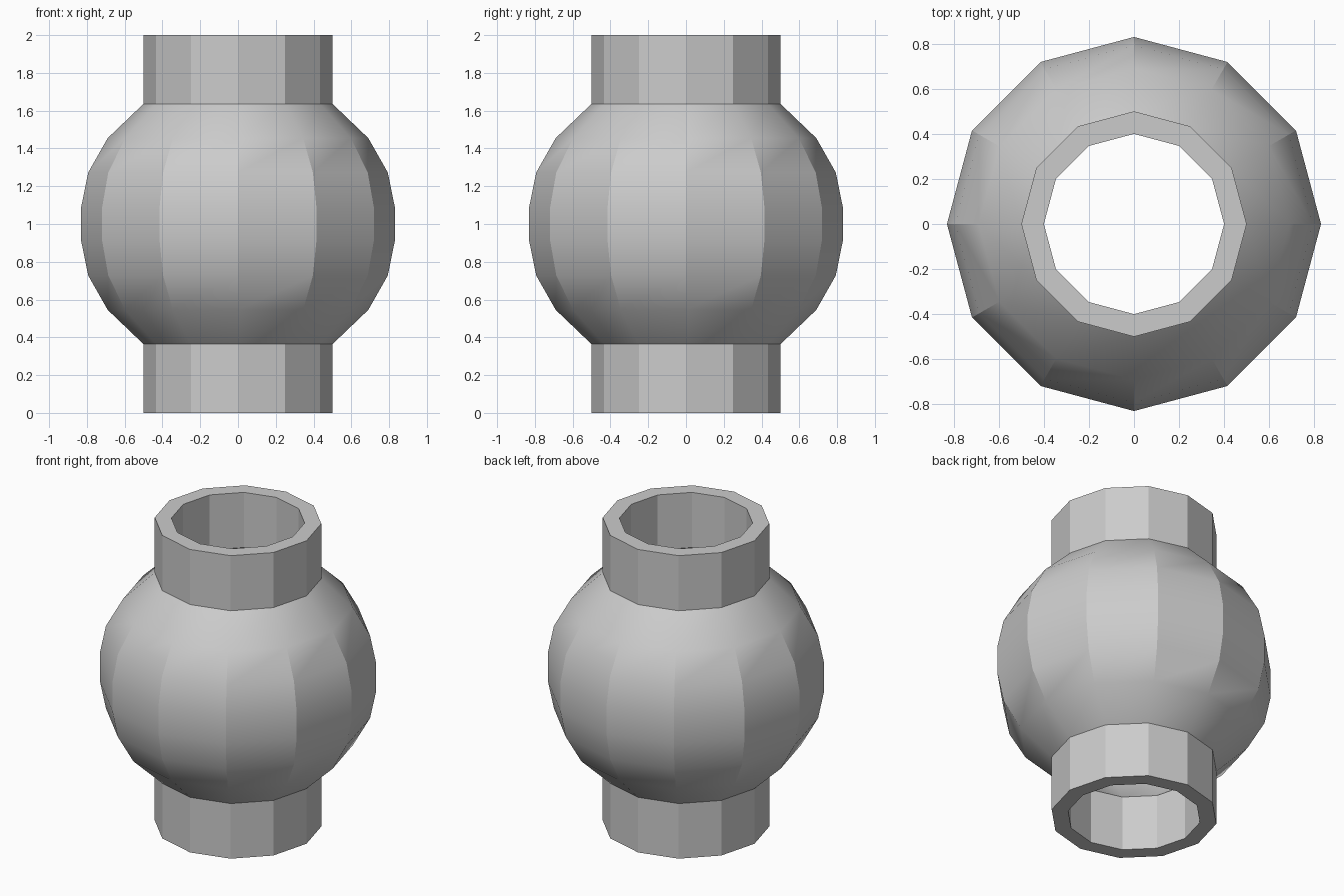
import bpy, bmesh, math

if "Cube" in bpy.data.objects:
    bpy.data.objects.remove(bpy.data.objects["Cube"])

SIDES = 12
WALL = 0.1
# evenly spaced ring radii from bottom to top
half = [0.5, 0.5, 0.5, 0.69, 0.793, 0.83]
radii = half + half[::-1]
step = 2 / (len(radii) - 1)

# closed wall profile: up the outside, down the inside
outer = [(r, i * step) for i, r in enumerate(radii)]
profile = outer + [(r - WALL, z) for r, z in reversed(outer)]

# bulged tube: spin the profile into rings
bm = bmesh.new()
rings = []
for r, z in profile:
    ring = []
    for k in range(SIDES):
        a = 2 * math.pi * k / SIDES
        ring.append(bm.verts.new((r * math.cos(a), r * math.sin(a), z)))
    rings.append(ring)
for i, low in enumerate(rings):
    high = rings[(i + 1) % len(rings)]
    for k in range(SIDES):
        n = (k + 1) % SIDES
        bm.faces.new((low[k], low[n], high[n], high[k]))
bmesh.ops.recalc_face_normals(bm, faces=bm.faces)

mesh = bpy.data.meshes.new("bulged_tube")
bm.to_mesh(mesh)
bm.free()
tube = bpy.data.objects.new("bulged_tube", mesh)
bpy.context.collection.objects.link(tube)

# smooth along the height, crisp between the sides
bpy.context.view_layer.objects.active = tube
tube.select_set(True)
bpy.ops.object.shade_smooth_by_angle(angle=math.radians(22))
